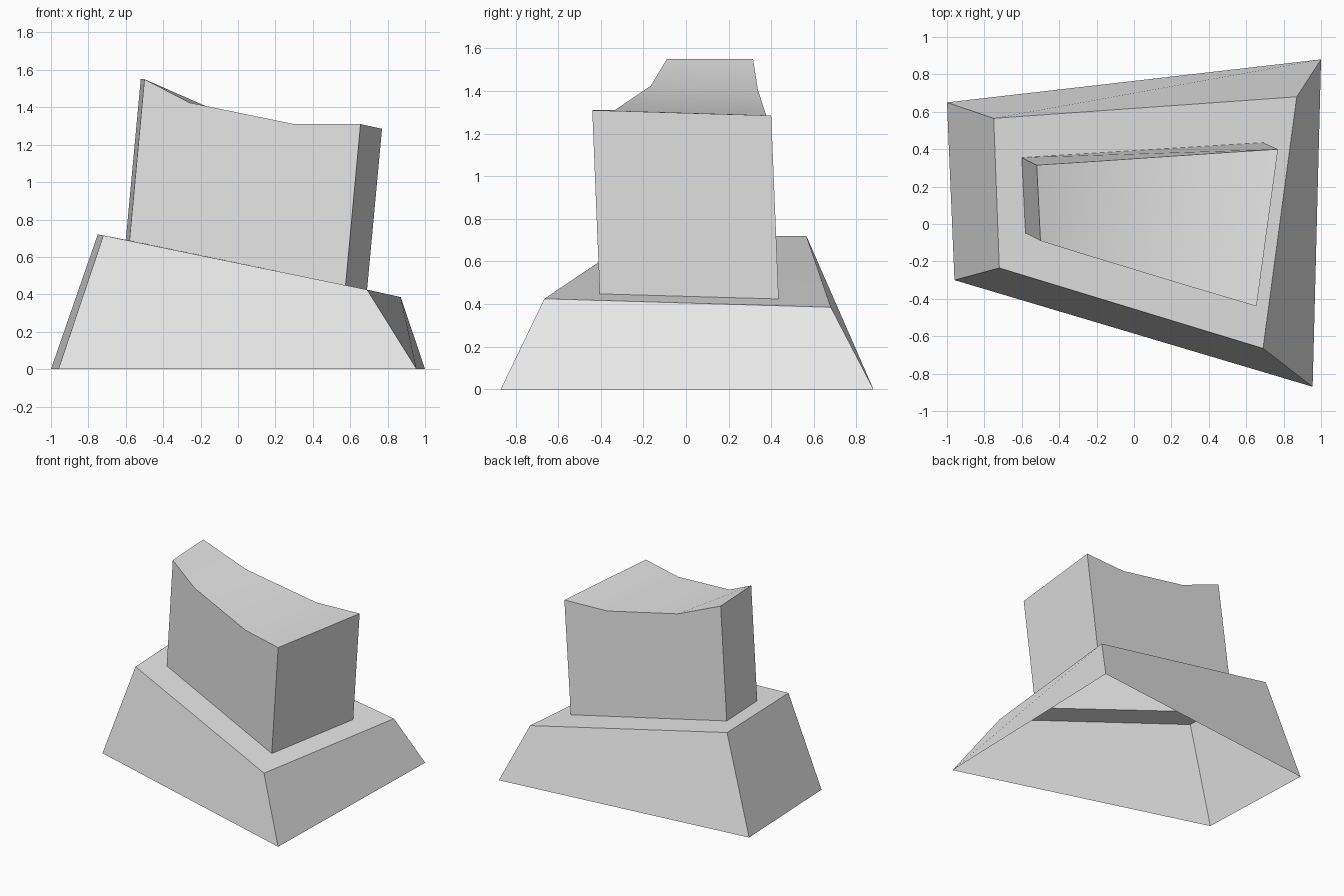
import bpy, bmesh, math

if "Cube" in bpy.data.objects:
    bpy.data.objects.remove(bpy.data.objects["Cube"])

grey = bpy.data.materials.new("light grey")
grey.diffuse_color = (0.8, 0.8, 0.8, 1)
grey.use_nodes = True
grey.node_tree.nodes["Principled BSDF"].inputs["Base Color"].default_value = grey.diffuse_color


def make_shell(name, rings, extra=None):
    """Skin closed rings of equal length, in order, into an open shell."""
    bm = bmesh.new()
    loops = [[bm.verts.new(p) for p in ring] for ring in rings]
    for a, b in zip(loops, loops[1:]):
        n = len(a)
        for i in range(n):
            j = (i + 1) % n
            bm.faces.new((a[i], a[j], b[j], b[i]))
    if extra:
        extra(bm, loops)
    mesh = bpy.data.meshes.new(name)
    bm.to_mesh(mesh)
    bm.free()
    mesh.materials.append(grey)
    obj = bpy.data.objects.new(name, mesh)
    bpy.context.collection.objects.link(obj)
    bpy.ops.object.select_all(action='DESELECT')
    obj.select_set(True)
    bpy.context.view_layer.objects.active = obj
    bpy.ops.object.shade_smooth_by_angle(angle=math.radians(30))
    return obj


# Corner order: front left, front right, back right, back left
ground = [(-0.96, -0.30, 0), (0.955, -0.87, 0), (1.0, 0.88, 0), (-1.0, 0.65, 0)]
shoulder = [(-0.72, -0.235, 0.715), (0.69, -0.665, 0.425),
            (0.87, 0.68, 0.385), (-0.75, 0.565, 0.72)]
foot = [(-0.58, -0.05, 0.688), (0.575, -0.405, 0.448),
        (0.69, 0.435, 0.424), (-0.60, 0.355, 0.69)]

# Sloped skirt, open below, with a tilted ledge around the block
make_shell("base_skirt", [ground, shoulder, foot])

# Curved crown edges of the block, left to right
front_edge = [(-0.50, -0.09, 1.55), (-0.26, -0.165, 1.425),
              (0.30, -0.335, 1.31), (0.655, -0.44, 1.31)]
back_edge = [(-0.52, 0.315, 1.55), (-0.165, 0.338, 1.403),
             (0.415, 0.377, 1.285), (0.77, 0.40, 1.285)]


def block(bm, _):
    fl, fr, br, bl = [bm.verts.new(p) for p in foot]
    front = [bm.verts.new(p) for p in front_edge]
    back = [bm.verts.new(p) for p in back_edge]
    # Four side walls
    bm.faces.new([fl, fr] + front[::-1])
    bm.faces.new([fr, br, back[-1], front[-1]])
    bm.faces.new([br, bl] + back)
    bm.faces.new([bl, fl, front[0], back[0]])
    # Scooped crown
    for i in range(3):
        bm.faces.new((front[i], front[i + 1], back[i + 1], back[i]))


make_shell("upper_block", [], block)
